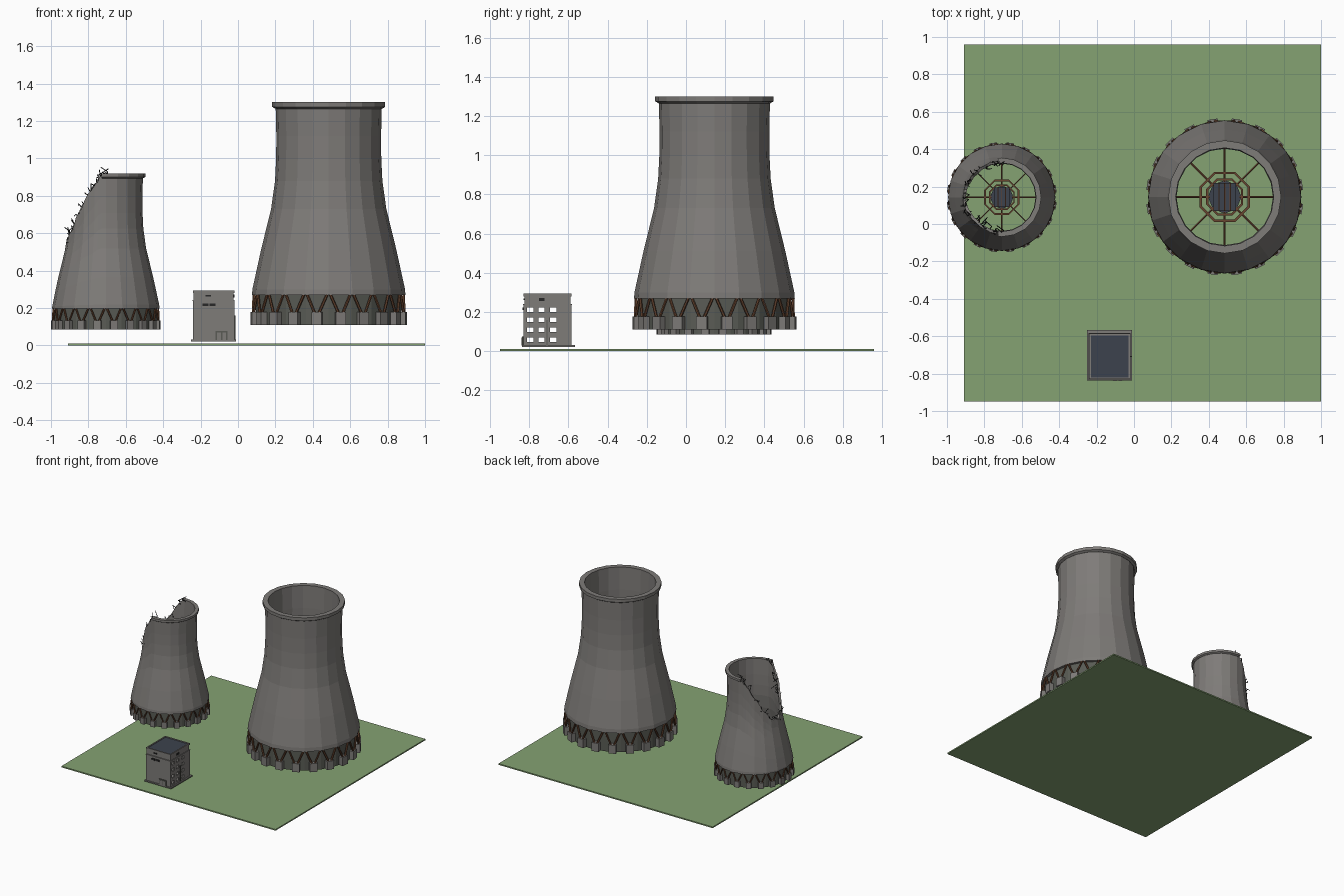
import bpy, bmesh, math, random
from mathutils import Vector, Matrix

if "Cube" in bpy.data.objects:
    bpy.data.objects.remove(bpy.data.objects["Cube"])

random.seed(4)
N = 20                                   # sides of each tower


def mat(name, c):
    m = bpy.data.materials.new(name)
    m.diffuse_color = (*c, 1)
    m.use_nodes = True
    m.node_tree.nodes["Principled BSDF"].inputs["Base Color"].default_value = m.diffuse_color
    return m


GRASS = mat("grass green", (0.235, 0.36, 0.17))
CONC = mat("concrete grey", (0.21, 0.20, 0.19))
DARK = mat("shaded concrete", (0.10, 0.105, 0.09))
RUST = mat("rust brown", (0.14, 0.06, 0.03))
SLATE = mat("slate roof", (0.045, 0.055, 0.075))
BLACK = mat("rebar black", (0.02, 0.02, 0.02))


def finish(name, bm, m):
    bmesh.ops.recalc_face_normals(bm, faces=bm.faces)
    me = bpy.data.meshes.new(name)
    bm.to_mesh(me)
    bm.free()
    me.materials.append(m)
    ob = bpy.data.objects.new(name, me)
    bpy.context.collection.objects.link(ob)
    return ob


def box(bm, lo, hi, M=Matrix()):
    c = [(a + b) / 2 for a, b in zip(lo, hi)]
    s = [b - a for a, b in zip(lo, hi)]
    bmesh.ops.create_cube(bm, size=1, matrix=M @ Matrix.Translation(c) @ Matrix.Diagonal((*s, 1)))


def boxes(name, m, *pairs):
    bm = bmesh.new()
    for lo, hi in pairs:
        box(bm, lo, hi)
    return finish(name, bm, m)


def rod(bm, a, b, r, sides=6):
    a, b = Vector(a), Vector(b)
    d = b - a
    M = Matrix.Translation((a + b) / 2) @ d.to_track_quat('Z', 'Y').to_matrix().to_4x4()
    bmesh.ops.create_cone(bm, cap_ends=True, segments=sides, radius1=r, radius2=r, depth=d.length, matrix=M)


# shell outline: (height, radius) of the full-size tower
PROFILE = [(0.27, 0.41), (0.30, 0.408), (0.51, 0.362), (0.73, 0.308), (0.88, 0.287),
           (1.0, 0.281), (1.12, 0.280), (1.29, 0.284)]


def radius(z):
    for (z0, r0), (z1, r1) in zip(PROFILE, PROFILE[1:]):
        if z <= z1:
            return r0 + (r1 - r0) * (z - z0) / (z1 - z0)
    return PROFILE[-1][1]


def facet(a):
    """Radius factor that keeps flat sides on a finely divided polygon."""
    step = 2 * math.pi / N
    return math.cos(step / 2) / math.cos(a % step - step / 2)


def pt(r, a, z):
    return Vector((r * math.cos(a), r * math.sin(a), z))


def ring(bm, ro, ri, z0, z1, sides, start=0.0):
    """Closed square-section ring."""
    loops = []
    for i in range(sides):
        a = start + 2 * math.pi * i / sides
        loops.append([bm.verts.new(pt(r, a, z)) for r, z in ((ro, z0), (ro, z1), (ri, z1), (ri, z0))])
    for i in range(sides):
        p, q = loops[i], loops[(i + 1) % sides]
        for k in range(4):
            bm.faces.new((p[k], q[k], q[(k + 1) % 4], p[(k + 1) % 4]))


def tower(tag, place, top):
    """top(angle) gives the height of the shell edge in full-size units."""
    obs = []
    # hollow shell, cut to the edge height in each column
    sub = 3
    cols = N * sub
    bm = bmesh.new()
    grid = []
    for i in range(cols):
        a = 2 * math.pi * i / cols
        t = top(a)
        zs = [min(z, t) for z, _ in PROFILE]
        zs[-1] = t
        if t < PROFILE[-1][0]:           # spread rows so none collapse
            zs = [0.27 + (t - 0.27) * (z - 0.27) / (1.29 - 0.27) for z, _ in PROFILE]
        path = [(z, radius(z)) for z in zs] + [(z, radius(z) - 0.022) for z in reversed(zs)]
        grid.append([bm.verts.new(pt(r * facet(a), a, z)) for z, r in path])
    rows = len(grid[0])
    for i in range(cols):
        p, q = grid[i], grid[(i + 1) % cols]
        for k in range(rows):
            j = (k + 1) % rows
            bm.faces.new((p[k], q[k], q[j], p[j]))
    obs.append(finish(tag + "_shell", bm, CONC))

    # rim lip, only where the shell reaches full height
    bm = bmesh.new()
    for i in range(cols):
        a, b = 2 * math.pi * i / cols, 2 * math.pi * (i + 1) / cols
        if min(top(a), top(b)) < 1.285:
            continue
        ends = [[bm.verts.new(pt(r * facet(t), t, z)) for r, z in
                 ((0.285, 1.265), (0.302, 1.275), (0.302, 1.30), (0.262, 1.30), (0.262, 1.275))] for t in (a, b)]
        for k in range(5):
            j = (k + 1) % 5
            bm.faces.new((ends[0][k], ends[1][k], ends[1][j], ends[0][j]))
        bm.faces.new(ends[0])
        bm.faces.new(ends[1])
    bmesh.ops.remove_doubles(bm, verts=bm.verts, dist=1e-5)
    obs.append(finish(tag + "_rim", bm, CONC))

    # pillars and V struts
    pil, strut = bmesh.new(), bmesh.new()
    h = math.pi / N
    for i in range(N):
        a = (2 * i + 1) * h
        box(pil, (0.375, -0.028, 0.11), (0.42, 0.028, 0.178), Matrix.Rotation(a, 4, 'Z'))
        for s in (-1, 1):
            rod(strut, pt(0.408, a + s * 0.02, 0.165), pt(0.401, a + s * h * 0.9, 0.278), 0.0075)
    obs += [finish(tag + "_pillars", pil, CONC), finish(tag + "_struts", strut, RUST)]

    # basin wall behind the pillars
    bm = bmesh.new()
    ring(bm, 0.39, 0.37, 0.11, 0.285, N)
    obs.append(finish(tag + "_basin_wall", bm, DARK))

    # inner core with radial beams and two octagonal frames
    bm = bmesh.new()
    box(bm, (-0.06, -0.075, 0.12), (0.06, 0.075, 0.27))
    bmesh.ops.create_cone(bm, cap_ends=True, segments=8, radius1=0.09, radius2=0.09, depth=0.12,
                          matrix=Matrix.Translation((0, 0, 0.19)))
    obs.append(finish(tag + "_core", bm, SLATE))
    bm = bmesh.new()
    ring(bm, 0.107, 0.095, 0.24, 0.255, 8, math.pi / 8)
    ring(bm, 0.145, 0.132, 0.24, 0.255, 8, math.pi / 8)
    for i in range(8):
        a = i * math.pi / 4
        rod(bm, pt(0.08, a, 0.247), pt(0.38, a, 0.247), 0.006)
    for x in (-0.03, 0, 0.03):
        rod(bm, (x, -0.075, 0.271), (x, 0.075, 0.271), 0.004)
    obs.append(finish(tag + "_inner_frame", bm, RUST))
    for o in obs:
        o.data.transform(place)


def broken(a):
    """Edge of the collapsed side, which faces -x."""
    u = math.cos(a)
    pts = [(-1.0, 0.80), (-0.9, 0.88), (-0.75, 1.0), (-0.45, 1.16), (-0.12, 1.29)]
    if u >= -0.12:
        return 1.29
    for (u0, z0), (u1, z1) in zip(pts, pts[1:]):
        if u <= u1:
            return z0 + (z1 - z0) * (u - u0) / (u1 - u0) + 0.012 * math.sin(a * 17)
    return 1.29


big = Matrix.Translation((0.485, 0.145, 0))
small = Matrix.Translation((-0.707, 0.143, 0.085)) @ Matrix.Scale(0.7, 4) @ Matrix.Translation((0, 0, -0.11))
tower("large_tower", big, lambda a: 1.29)
tower("broken_tower", small, broken)

# bent reinforcement bars along the broken edge
bm = bmesh.new()
for i in range(46):
    a = math.pi + (i / 45 - 0.5) * 3.3
    z = broken(a)
    p = pt((radius(z) - 0.011) * facet(a), a, z - 0.02)
    q = p + Vector([random.uniform(-0.035, 0.035) for _ in range(2)] + [random.uniform(0.02, 0.07)])
    rod(bm, p, q, 0.0035, 4)
    if i % 2:
        rod(bm, q, q + Vector([random.uniform(-0.05, 0.05) for _ in range(3)]), 0.0035, 4)
ob = finish("broken_tower_rebar", bm, BLACK)
ob.data.transform(small)

# ground plate
boxes("ground", GRASS, ((-0.91, -0.95, 0), (1.0, 0.96, 0.01)))

# office block: slab, end walls, and side walls with open windows
X0, X1, Y0, Y1, T = -0.24, -0.02, -0.83, -0.585, 0.01
boxes("office_slab", CONC, ((-0.25, -0.837, 0.022), (-0.01, -0.567, 0.032)))
boxes("office_end_walls", CONC, ((X0, Y0, 0.03), (X1, Y0 + T, 0.24)), ((X0, Y1 - T, 0.03), (X1, Y1, 0.24)))
bm = bmesh.new()
rows, colsY = (0.058, 0.109, 0.161, 0.212), (-0.795, -0.738, -0.678)
for x in (X0, X1 - T):
    z = 0.03
    for w in rows:
        box(bm, (x, Y0, z), (x + T, Y1, w - 0.012))
        y = Y0
        for c in colsY:
            box(bm, (x, y, w - 0.012), (x + T, c - 0.016, w + 0.012))
            y = c + 0.016
        box(bm, (x, y, w - 0.012), (x + T, Y1, w + 0.012))
        z = w + 0.012
    box(bm, (x, Y0, z), (x + T, Y1, 0.24))
finish("office_window_walls", bm, CONC)
boxes("office_top_floor", CONC, ((X0 - 0.002, Y0 - 0.003, 0.236), (X1 + 0.002, Y1 + 0.003, 0.242)),
      ((X0 + 0.003, Y0 + 0.005, 0.24), (X1 - 0.003, Y1 - 0.005, 0.285)))
bm = bmesh.new()                         # parapet
for lo, hi in (((X0, Y0), (X1, Y0 + T)), ((X0, Y1 - T), (X1, Y1)), ((X0, Y0), (X0 + T, Y1)), ((X1 - T, Y0), (X1, Y1))):
    box(bm, (*lo, 0.28), (*hi, 0.294))
finish("office_parapet", bm, CONC)
boxes("office_roof", SLATE, ((X0 + T, Y0 + T, 0.284), (X1 - T, Y1 - T, 0.289)))

# door, vents and drain pipe
boxes("office_door_frame", DARK, ((-0.12, Y0 - 0.008, 0.03), (-0.055, Y0, 0.076)))
boxes("office_door", CONC, ((-0.112, Y0 - 0.010, 0.03), (-0.091, Y0 - 0.004, 0.07)),
      ((-0.084, Y0 - 0.010, 0.03), (-0.063, Y0 - 0.004, 0.07)))
boxes("office_vents", BLACK, ((-0.19, Y0 - 0.005, 0.21), (-0.158, Y0, 0.224)),
      ((-0.152, Y0 - 0.005, 0.21), (-0.12, Y0, 0.224)), ((-0.175, Y0, 0.262), (-0.145, Y0 + 0.006, 0.27)),
      ((X1 - 0.004, -0.75, 0.257), (X1 + 0.002, -0.722, 0.272)))
boxes("office_pipe", DARK, ((X1, -0.712, 0.032), (X1 + 0.006, -0.706, 0.16)))
